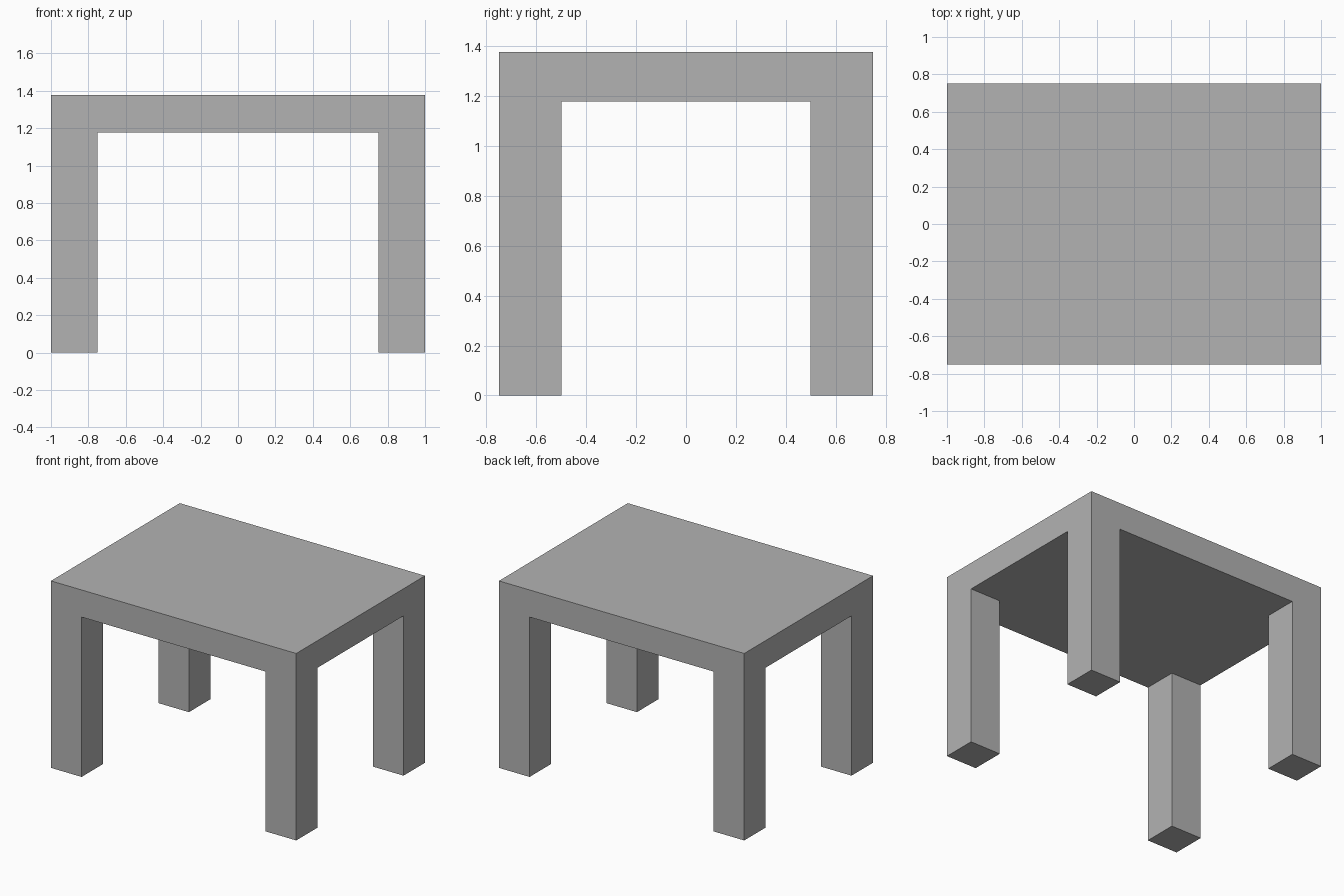
import bpy
import bmesh
from mathutils import Matrix, Vector

default_cube = bpy.data.objects.get("Cube")
if default_cube:
    bpy.data.objects.remove(default_cube, do_unlink=True)

# Overall sizes
WIDTH, DEPTH, HEIGHT = 2.0, 1.5, 1.378
TOP_THICKNESS = 0.2
LEG_SIZE = 0.25
LEG_HEIGHT = HEIGHT - TOP_THICKNESS

# Single plain grey
grey = bpy.data.materials.new("plain_grey")
grey.use_nodes = True
colour = (0.45, 0.45, 0.45, 1.0)
grey.diffuse_color = colour
grey.node_tree.nodes["Principled BSDF"].inputs["Base Color"].default_value = colour


def add_box(name, size, centre):
    mesh = bpy.data.meshes.new(name)
    bm = bmesh.new()
    bmesh.ops.create_cube(bm, size=1.0, matrix=Matrix.Diagonal((*size, 1.0)))
    bm.to_mesh(mesh)
    bm.free()
    mesh.materials.append(grey)
    box = bpy.data.objects.new(name, mesh)
    box.location = Vector(centre)
    bpy.context.collection.objects.link(box)
    return box


# Table top
add_box("table_top", (WIDTH, DEPTH, TOP_THICKNESS),
        (0, 0, HEIGHT - TOP_THICKNESS / 2))

# Four square legs, flush with the corners of the top
for side, sx in (("left", 1), ("right", -1)):
    for end, sy in (("front", -1), ("back", 1)):
        add_box(f"{end}_{side}_leg", (LEG_SIZE, LEG_SIZE, LEG_HEIGHT),
                (sx * (WIDTH - LEG_SIZE) / 2,
                 sy * (DEPTH - LEG_SIZE) / 2,
                 LEG_HEIGHT / 2))
